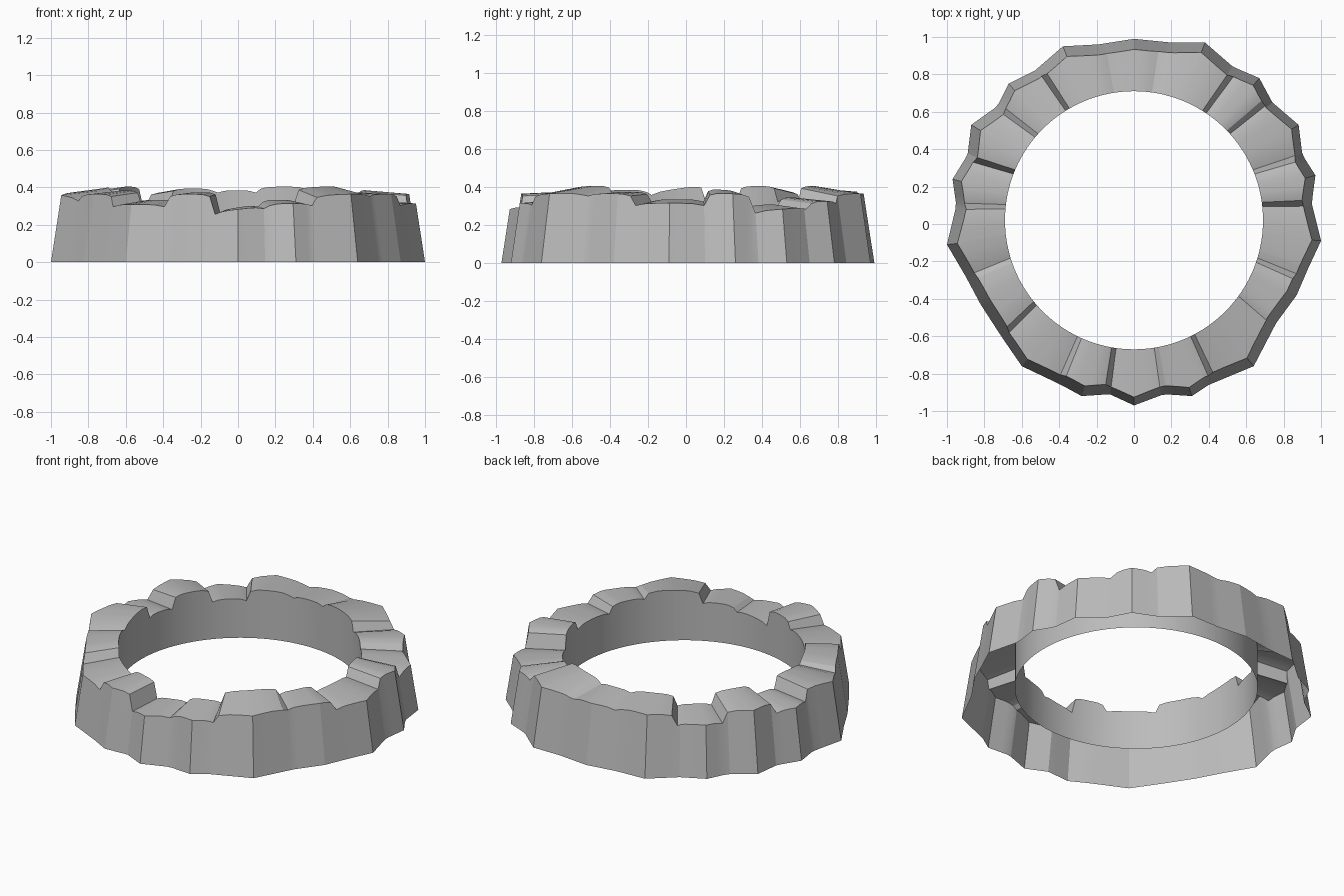
import bpy
import bmesh
from math import radians, degrees, atan2, hypot, cos, sin

cube = bpy.data.objects.get("Cube")
if cube:
    bpy.data.objects.remove(cube, do_unlink=True)

stone_grey = bpy.data.materials.new("stone_grey")
stone_grey.use_nodes = True
GREY = (0.5, 0.5, 0.5, 1)
stone_grey.diffuse_color = GREY
stone_grey.node_tree.nodes["Principled BSDF"].inputs["Base Color"].default_value = GREY

# Scalloped ground outline of the ring, in hundredths, from the front turning left
OUTLINE = [(0, -97), (16, -91), (31, -92), (40, -86), (64, -76), (76, -53), (87, -38),
           (93, -24), (100, -9), (95, 11), (97, 26), (90, 37), (88, 53), (74, 65),
           (67, 78), (53, 84), (38, 97), (20, 97), (0, 99), (-19, 96), (-38, 95),
           (-53, 82), (-67, 75), (-73, 63), (-87, 53), (-89, 37), (-97, 24), (-95, 10),
           (-100, -11), (-90, -28), (-82, -43), (-71, -60), (-60, -76), (-39, -86),
           (-28, -92), (-13, -91)]

# Stones: start angle, outer height, inner height, rise along the ring
STONES = [(-99, .28, .29, .03), (-80, .31, .33, 0), (-63, .36, .40, .01),
          (-37, .36, .37, 0), (-18, .31, .33, 0), (7, .36, .38, -.01),
          (22, .28, .30, .02), (43, .32, .34, 0), (57, .36, .40, 0),
          (81, .36, .38, 0), (100, .37, .39, 0), (121, .31, .33, 0),
          (139, .37, .40, 0), (158, .31, .33, 0), (174, .355, .385, -.04),
          (198, .36, .38, 0), (220, .305, .33, 0), (245, .36, .37, 0)]
START = STONES[0][0]
FULL = 360
HALF_SEAM = 1.0          # half width of the sloping joint between stones
INNER_RADIUS = .69
INNER_SHIFT = .02
INNER_BASE = .09         # the inner wall stops above the ground
TAPER = .155             # how far the outer wall leans in per unit of height


def turn(angle):
    """Bring an angle into the single turn that begins at the first stone."""
    return START + (angle - START) % FULL


def ground_point(angle):
    """Where a ray from the centre meets the ground outline."""
    dx, dy = cos(radians(angle)), sin(radians(angle))
    for i, (ax, ay) in enumerate(OUTLINE):
        bx, by = OUTLINE[(i + 1) % len(OUTLINE)]
        ex, ey = bx - ax, by - ay
        det = dx * ey - dy * ex
        t = (ax * ey - ay * ex) / det
        s = (ax * dy - ay * dx) / det
        if t > 0 and -1e-6 <= s <= 1 + 1e-6:
            return dx * t / 100, dy * t / 100
    raise ValueError("ray misses outline")


def make_columns():
    """Cross-sections around the ring: ground, outer rim, inner rim, inner base."""
    corners = [turn(degrees(atan2(y, x))) for x, y in OUTLINE]
    columns = []
    for i, (begin, z_out, z_in, rise) in enumerate(STONES):
        end = STONES[i + 1][0] if i + 1 < len(STONES) else START + FULL
        lo, hi = begin + HALF_SEAM, end - HALF_SEAM
        angles = [lo, hi] + [c for c in corners if lo + .5 < c < hi - .5]
        angles += [lo + (hi - lo) * k / 6 for k in range(1, 6)]
        for angle in sorted(angles):
            along = (angle - lo) / (hi - lo)
            lift = rise * (along - .5)
            crown = .012 * (1 - (2 * along - 1) ** 4)   # softly domed tops
            zo, zi = z_out + lift + crown - .008, z_in + lift + crown - .008
            gx, gy = ground_point(angle)
            k = 1 - TAPER * zo / hypot(gx, gy)
            ix = INNER_RADIUS * cos(radians(angle))
            iy = INNER_RADIUS * sin(radians(angle)) + INNER_SHIFT
            columns.append(((gx, gy, 0), (gx * k, gy * k, zo),
                            (ix, iy, zi), (ix, iy, INNER_BASE)))
    return columns


def make_strip(name, columns, first, second, smooth_angle):
    """Closed band of faces between two rows of the cross-sections."""
    bm = bmesh.new()
    rows = [(bm.verts.new(c[first]), bm.verts.new(c[second])) for c in columns]
    for (a, b), (c, d) in zip(rows, rows[1:] + rows[:1]):
        bm.faces.new((a, c, d, b))
    mesh = bpy.data.meshes.new(name)
    bm.to_mesh(mesh)
    bm.free()
    mesh.materials.append(stone_grey)
    obj = bpy.data.objects.new(name, mesh)
    bpy.context.collection.objects.link(obj)
    bpy.ops.object.select_all(action="DESELECT")
    obj.select_set(True)
    bpy.context.view_layer.objects.active = obj
    bpy.ops.object.shade_smooth_by_angle(angle=radians(smooth_angle))


# Hollow ring, open underneath
ring = make_columns()
make_strip("outer_wall", ring, 0, 1, 12)
make_strip("stone_tops", ring, 1, 2, 15)
make_strip("inner_wall", ring, 2, 3, 30)
